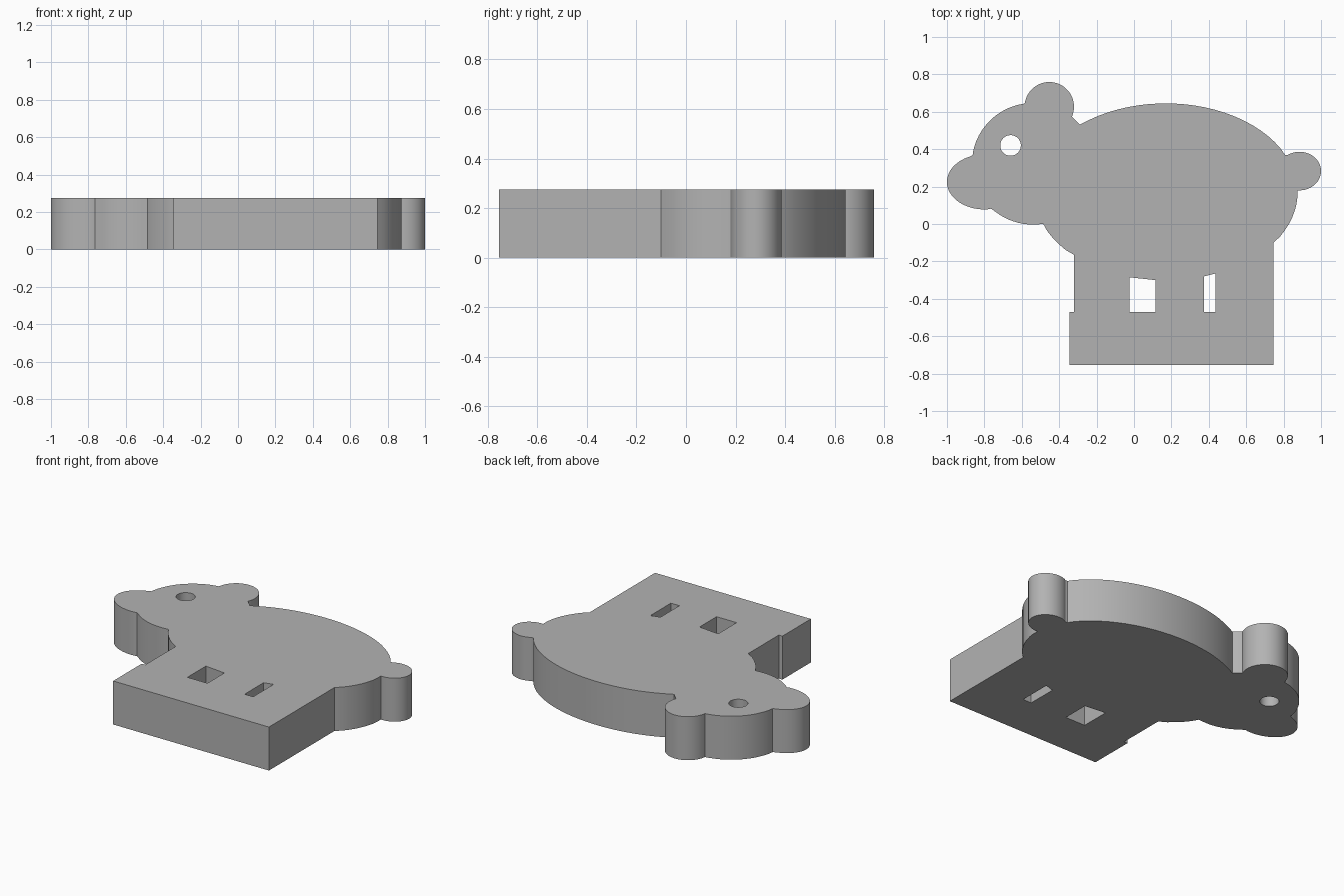
import bpy, bmesh, math

cube = bpy.data.objects.get("Cube")
if cube:
    bpy.data.objects.remove(cube)

HEIGHT = 0.275

# Ellipses: centre x, centre y, radius x, radius y
BODY = (0.17, 0.17, 0.705, 0.475)
HEAD = (-0.54, 0.322, 0.327, 0.325)
EAR = (-0.453, 0.627, 0.132, 0.132)
SNOUT = (-0.80, 0.225, 0.20, 0.147)
TAIL = (0.885, 0.283, 0.115, 0.103)
EYE = (-0.66, 0.42, 0.055, 0.055)


def arc(ellipse, start, end):
    """Counter-clockwise arc from start up to, but not including, end."""
    cx, cy, rx, ry = ellipse
    a, b = (math.atan2((y - cy) / ry, (x - cx) / rx) for x, y in (start, end))
    sweep = (b - a) % math.tau or math.tau
    count = max(3, math.ceil(sweep / math.radians(5)))
    angles = (a + sweep * i / count for i in range(1, count))
    return [start] + [(cx + rx * math.cos(t), cy + ry * math.sin(t)) for t in angles]


# Outer outline: each part's arc begins at its corner and ends at the next
corners = [
    (BODY, (0.745, -0.10)), (TAIL, (0.873, 0.18)), (BODY, (0.808, 0.369)),
    (HEAD, (-0.29, 0.532)), (EAR, (-0.332, 0.573)), (HEAD, (-0.585, 0.644)),
    (SNOUT, (-0.863, 0.367)), (HEAD, (-0.765, 0.082)), (BODY, (-0.485, 0.0)),
    (None, (-0.32, -0.165)),
]
outline = []
for (part, start), (_, end) in zip(corners, corners[1:]):
    outline += arc(part, start, end)

# Stepped base
outline += [(-0.32, -0.165), (-0.32, -0.47), (-0.345, -0.47),
            (-0.345, -0.755), (0.745, -0.755)]

# Eye hole and the two gaps between the legs
eye_start = (EYE[0] + EYE[2], EYE[1])
eye_hole = arc(EYE, eye_start, eye_start)
wide_gap = [(-0.025, -0.47), (0.115, -0.47), (0.115, -0.30), (-0.025, -0.285)]
narrow_gap = [(0.375, -0.47), (0.435, -0.47), (0.435, -0.265), (0.375, -0.28)]

# Filled, extruded profile
curve = bpy.data.curves.new("animal_profile", "CURVE")
curve.dimensions = "2D"
curve.fill_mode = "BOTH"
curve.extrude = HEIGHT / 2
for loop in (outline, eye_hole, wide_gap, narrow_gap):
    spline = curve.splines.new("POLY")
    spline.points.add(len(loop) - 1)
    for point, (x, y) in zip(spline.points, loop):
        point.co = (x, y, 0, 1)
    spline.use_cyclic_u = True

animal = bpy.data.objects.new("animal_plaque", curve)
bpy.context.collection.objects.link(animal)
bpy.ops.object.select_all(action="DESELECT")
animal.select_set(True)
bpy.context.view_layer.objects.active = animal
bpy.ops.object.convert(target="MESH")
animal = bpy.context.object

# Weld caps to walls and stand the solid on the ground
bm = bmesh.new()
bm.from_mesh(animal.data)
bmesh.ops.remove_doubles(bm, verts=bm.verts, dist=0.0005)
bmesh.ops.translate(bm, verts=bm.verts, vec=(0, 0, HEIGHT / 2))
bmesh.ops.recalc_face_normals(bm, faces=bm.faces)
bm.to_mesh(animal.data)
bm.free()
bpy.ops.object.shade_smooth_by_angle(angle=math.radians(25))

# Plain grey
grey = bpy.data.materials.new("plain_grey")
grey.use_nodes = True
colour = (0.45, 0.45, 0.45, 1)
grey.diffuse_color = colour
grey.node_tree.nodes["Principled BSDF"].inputs["Base Color"].default_value = colour
animal.data.materials.clear()
animal.data.materials.append(grey)
